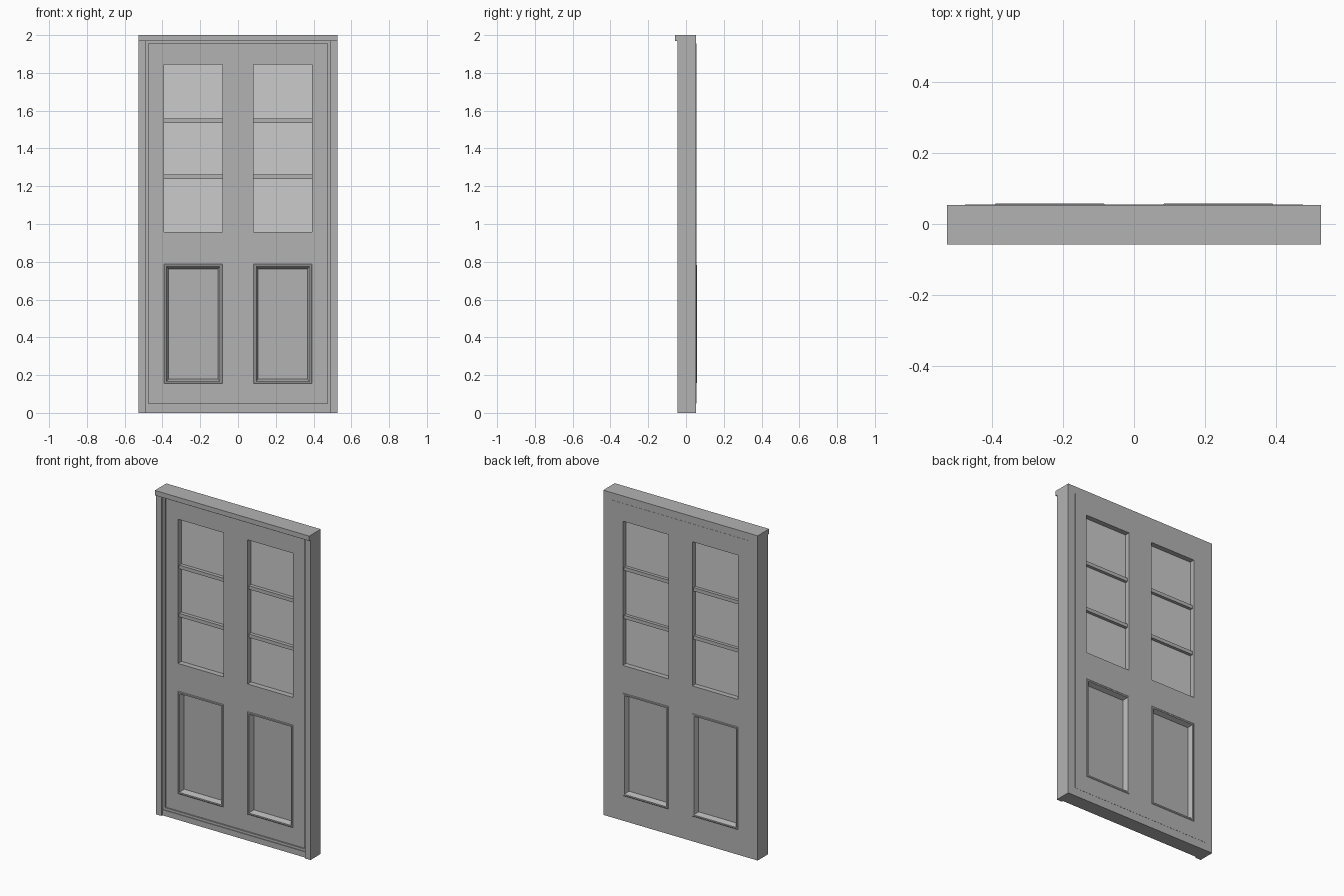
import bpy, bmesh

if "Cube" in bpy.data.objects:
    bpy.data.objects.remove(bpy.data.objects["Cube"])


def material(name, value):
    m = bpy.data.materials.new(name)
    m.diffuse_color = (value, value, value, 1)
    m.use_nodes = True
    m.node_tree.nodes["Principled BSDF"].inputs["Base Color"].default_value = m.diffuse_color
    return m


WOOD = material("painted_wood", 0.45)
GLASS = material("pale_glass", 0.65)


def finish(bm, name, mat):
    bmesh.ops.recalc_face_normals(bm, faces=bm.faces)
    me = bpy.data.meshes.new(name)
    bm.to_mesh(me)
    bm.free()
    me.materials.append(mat)
    ob = bpy.data.objects.new(name, me)
    bpy.context.collection.objects.link(ob)
    return ob


def plate(name, xs, zs, y0, y1, holes=(), mat=WOOD):
    """Upright slab on a grid of x and z lines, leaving out the hole cells."""
    bm = bmesh.new()
    v = [[bm.verts.new((x, y0, z)) for z in zs] for x in xs]
    for i in range(len(xs) - 1):
        for k in range(len(zs) - 1):
            if (i, k) not in holes:
                bm.faces.new((v[i][k], v[i + 1][k], v[i + 1][k + 1], v[i][k + 1]))
    front = bm.faces[:]
    copy = bmesh.ops.extrude_face_region(bm, geom=front, use_keep_orig=True)
    moved = [g for g in copy["geom"] if isinstance(g, bmesh.types.BMVert)]
    bmesh.ops.translate(bm, verts=moved, vec=(0, y1 - y0, 0))
    return finish(bm, name, mat)


def rings(name, x0, x1, z0, z1, profile, mat=WOOD):
    """Rectangular moulding: (inset, y) rings bridged together and capped."""
    bm = bmesh.new()
    loops = []
    for d, y in profile:
        loops.append([bm.verts.new(c) for c in (
            (x0 + d, y, z0 + d), (x1 - d, y, z0 + d),
            (x1 - d, y, z1 - d), (x0 + d, y, z1 - d))])
    for a, b in zip(loops, loops[1:]):
        for i in range(4):
            j = (i + 1) % 4
            bm.faces.new((a[i], a[j], b[j], b[i]))
    bm.faces.new(loops[0])
    bm.faces.new(loops[-1])
    return finish(bm, name, mat)


W, H = 0.526, 2.0
FRONT, BACK = -0.024, 0.0548     # door leaf faces
FRAME_BACK = 0.0538

# Outer frame: jambs, head and sill
for side, s in (("left", -1), ("right", 1)):
    plate(side + "_jamb", sorted((s * 0.49, s * W)), (0, 1.97), -0.046, FRAME_BACK)
plate("head", (-W, W), (1.97, H), -0.058, FRAME_BACK)
plate("sill", (-0.49, 0.49), (0, 0.035), -0.036, FRAME_BACK)

# Stepped door stop inside the frame
plate("door_stop", (-0.49, -0.475, 0.475, 0.49), (0.035, 0.05, 1.955, 1.97),
      -0.032, FRAME_BACK, holes={(1, 1)})

# Door leaf with two window and two panel openings
IN, OUT = 0.082, 0.392
P0, P1, G0, G1 = 0.155, 0.787, 0.957, 1.845
plate("door_leaf", (-0.475, -OUT, -IN, IN, OUT, 0.475), (0.05, P0, P1, G0, G1, 1.955),
      FRONT, BACK, holes={(1, 1), (3, 1), (1, 3), (3, 3)})

LIP = 0.003
panel_profile = [(0.024, 0.002), (0.012, FRONT - LIP), (0.004, FRONT - LIP), (0, FRONT),
                 (0, BACK), (0.004, BACK + LIP), (0.012, BACK + LIP), (0.024, 0.03)]

for side, s in (("left", -1), ("right", 1)):
    x0, x1 = sorted((s * IN, s * OUT))
    # Recessed lower panel with raised moulding on both faces
    rings(side + "_lower_panel", x0, x1, P0, P1, panel_profile)
    # Glass and glazing bars
    plate(side + "_glass", (x0, x1), (G0, G1), 0.01, 0.023, mat=GLASS)
    for n, z in (("lower", 1.25), ("upper", 1.547)):
        plate(f"{side}_{n}_glazing_bar", (x0, x1), (z - 0.011, z + 0.011), -0.012, 0.042)
